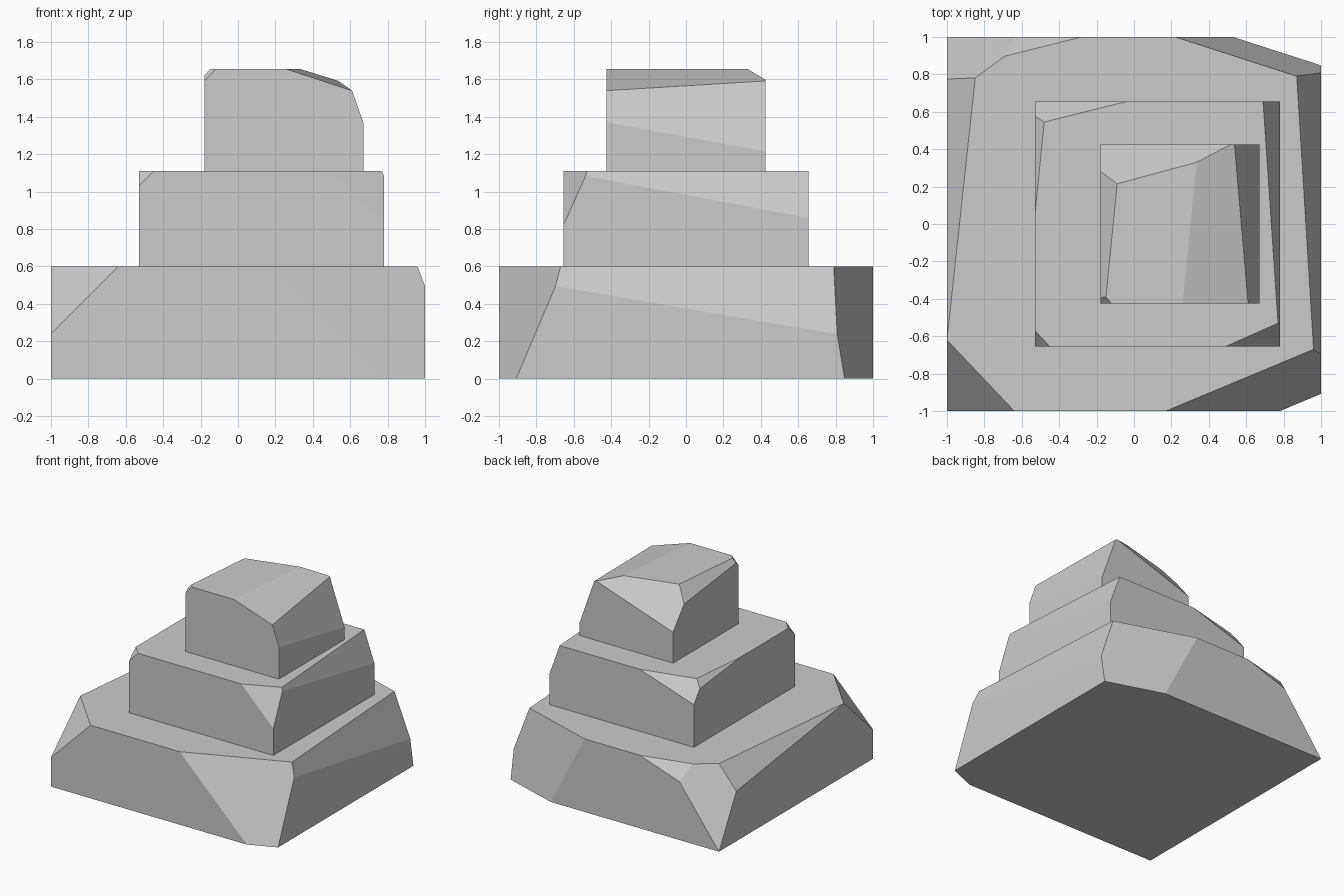
import bpy
import bmesh
from mathutils import Vector

cube = bpy.data.objects.get("Cube")
if cube:
    bpy.data.objects.remove(cube, do_unlink=True)

stone = bpy.data.materials.new("stone_grey")
stone.use_nodes = True
grey = (0.6, 0.6, 0.6, 1)
stone.diffuse_color = grey
stone.node_tree.nodes["Principled BSDF"].inputs["Base Color"].default_value = grey


def slab(name, low, high, cuts):
    """Box chipped by planes, each plane given by three points on it."""
    low, high = Vector(low), Vector(high)
    centre = (low + high) / 2
    bm = bmesh.new()
    bmesh.ops.create_cube(bm, size=1)
    bmesh.ops.scale(bm, vec=high - low, verts=bm.verts)
    bmesh.ops.translate(bm, vec=centre, verts=bm.verts)
    for points in cuts:
        a, b, c = map(Vector, points)
        normal = (b - a).cross(c - a).normalized()
        if normal.dot(a - centre) < 0:
            normal.negate()
        bmesh.ops.bisect_plane(bm, geom=bm.verts[:] + bm.edges[:] + bm.faces[:],
                               dist=0.0005, plane_co=a, plane_no=normal,
                               clear_outer=True)
        rim = [e for e in bm.edges if e.is_boundary]
        if rim:
            bmesh.ops.holes_fill(bm, edges=rim, sides=0)
    bmesh.ops.recalc_face_normals(bm, faces=bm.faces)
    mesh = bpy.data.meshes.new(name)
    bm.to_mesh(mesh)
    bm.free()
    mesh.materials.append(stone)
    obj = bpy.data.objects.new(name, mesh)
    bpy.context.collection.objects.link(obj)


# Wide base, chipped on every corner
t = 0.6
slab("bottom_rock", (-1, -1, 0), (1, 1, t), [
    ((-0.64, -1, t), (-1, -0.62, t), (-1, -1, 0.24)),          # front right corner
    ((0.17, -1, t), (0.96, -0.67, t), (0.78, -1, 0)),          # front left corner
    ((0.96, -0.67, t), (0.87, 0.79, t), (1, 0.8, 0.24)),       # left side
    ((0.22, 1, t), (0.87, 0.79, t), (0.53, 1, 0)),             # back left corner
    ((-1, 0.775, 0.41), (-0.64, 1, 0.48), (-1, 1, 0)),         # back right corner
    ((-0.28, 1, t), (-0.68, 0.9, t), (-0.64, 1, 0.48)),        # back
    ((-0.85, 0.77, t), (-1, 0.775, 0.41), (-1, -0.62, t)),     # right side
])

# Middle block
t = 1.11
slab("middle_rock", (-0.53, -0.655, 0.6), (0.78, 0.655, t), [
    ((-0.45, -0.655, t), (-0.53, -0.655, 1.03), (-0.53, -0.57, t)),
    ((0.49, -0.655, t), (0.77, -0.53, t), (0.78, -0.655, 0.82)),
    ((0.77, -0.53, t), (0.69, 0.655, t), (0.78, 0.655, 0.86)),
    ((-0.04, 0.655, t), (-0.48, 0.545, t), (-0.53, 0.655, 0.95)),
    ((-0.53, 0.05, t), (-0.48, 0.545, t), (-0.53, 0.595, 1.05)),
])

# Top block with a sloping crown
t = 1.655
slab("top_rock", (-0.18, -0.425, 1.11), (0.67, 0.425, t), [
    ((0.67, -0.425, 1.37), (0.67, 0.425, 1.215), (0.61, -0.425, 1.54)),
    ((0.26, -0.425, t), (0.335, 0.33, t), (0.61, -0.425, 1.54)),
    ((-0.09, 0.215, t), (0.335, 0.33, t), (-0.18, 0.425, 1.364)),
    ((-0.09, 0.215, t), (-0.15, -0.39, t), (-0.18, 0.295, 1.54)),
    ((-0.12, -0.425, t), (-0.18, -0.425, 1.59), (-0.15, -0.39, t)),
])
